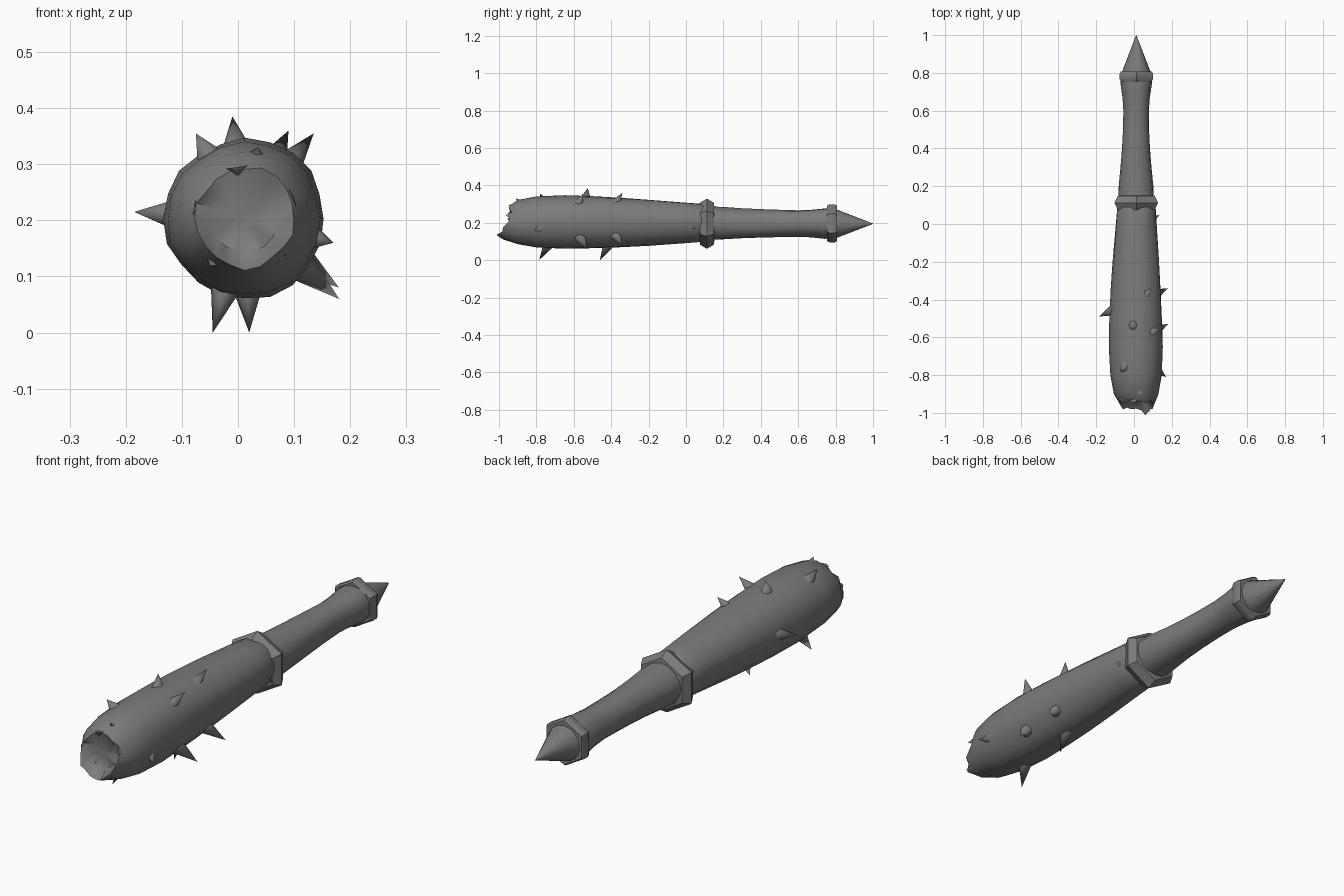
import bpy, bmesh, math, random
from mathutils import Vector

random.seed(4)
cube = bpy.data.objects.get("Cube")
if cube:
    bpy.data.objects.remove(cube, do_unlink=True)

grey = bpy.data.materials.new("weathered_grey")
grey.use_nodes = True
grey.diffuse_color = (0.2, 0.2, 0.2, 1)
grey.node_tree.nodes["Principled BSDF"].inputs["Base Color"].default_value = (0.2, 0.2, 0.2, 1)

CX, CZ = 0.012, 0.2


def finish(name, bm, angle):
    bmesh.ops.recalc_face_normals(bm, faces=bm.faces)
    mesh = bpy.data.meshes.new(name)
    bm.to_mesh(mesh)
    bm.free()
    mesh.materials.append(grey)
    ob = bpy.data.objects.new(name, mesh)
    bpy.context.collection.objects.link(ob)
    bpy.ops.object.select_all(action='DESELECT')
    ob.select_set(True)
    bpy.context.view_layer.objects.active = ob
    bpy.ops.object.shade_smooth_by_angle(angle=math.radians(angle))
    return ob


def lathe(name, profile, sides, angle, shape=None, closed=False, cz=CZ):
    """Turn (y, radius) pairs about the long axis; shape may shift each point."""
    bm = bmesh.new()
    rings = []
    for i, (y, r) in enumerate(profile):
        ring = []
        for k in range(sides):
            a = math.tau * k / sides + math.pi / 2
            yy, rr = shape(i, y, r, a) if shape else (y, r)
            ring.append(bm.verts.new((CX + rr * math.cos(a), yy, cz + rr * math.sin(a))))
        rings.append(ring)
    pairs = list(zip(rings, rings[1:]))
    if closed:
        pairs.append((rings[-1], rings[0]))
    for a, b in pairs:
        for k in range(sides):
            n = (k + 1) % sides
            bm.faces.new((a[k], a[n], b[n], b[k]))
    if not closed:
        bm.faces.new(rings[0])
        bm.faces.new(rings[-1])
    return finish(name, bm, angle)


# Club head: swollen, with a hollowed, ragged front end
def gnarl(i, y, r, a):
    if i == 2:
        # ragged rim, leaning back at the top, longest at lower left
        y += 0.022 * math.sin(a) - random.uniform(-0.012, 0.014)
        y -= 0.03 * max(0, math.cos(a + 0.85)) ** 8
        r *= 1 + random.uniform(-0.08, 0.06)
    elif i < 2:
        y += random.uniform(-0.006, 0.006)
    else:
        r *= 1 + 0.02 * math.sin(3 * a + 2 * y) + 0.015 * math.sin(7 * a + 5 * y)
    return y, r


head = [(-0.925, 0.02), (-0.93, 0.06), (-0.955, 0.09), (-0.9, 0.118), (-0.8, 0.136),
        (-0.65, 0.143), (-0.5, 0.139), (-0.35, 0.132), (-0.2, 0.123), (0, 0.108),
        (0.08, 0.102), (0.11, 0.09)]
lathe("club_head", head, 20, 50, gnarl, cz=0.203)


# Handle: slimmer, slightly uneven grip
def grip(i, y, r, a):
    return y, r * (1 + 0.03 * math.sin(2 * a + 9 * y) + 0.02 * math.sin(5 * a - 4 * y))


handle = [(0.1, 0.092), (0.2, 0.089), (0.3, 0.081), (0.4, 0.075), (0.5, 0.071),
          (0.6, 0.069), (0.67, 0.073), (0.74, 0.082), (0.79, 0.08)]
lathe("handle", handle, 16, 50, grip, cz=0.197)

# Six-sided bands around the grip
collar = [(0.072, 0.088), (0.075, 0.112), (0.112, 0.134), (0.149, 0.112), (0.152, 0.088)]
lathe("middle_collar", collar, 6, 30, closed=True, cz=0.195)
band = [(0.755, 0.07), (0.755, 0.095), (0.768, 0.102), (0.794, 0.102), (0.807, 0.095), (0.807, 0.07)]
lathe("end_band", band, 6, 30, closed=True, cz=0.197)

# Pointed butt
lathe("butt_spike", [(0.79, 0.076), (0.81, 0.074), (1.0, 0.001)], 16, 40, cz=0.195)


# Thorns: tip position and the y of the root
def radius_at(y):
    for (y0, r0), (y1, r1) in zip(head[2:], head[3:]):
        if y0 <= y <= y1:
            return r0 + (r1 - r0) * (y - y0) / (y1 - y0)
    return 0.09


def thorn(name, tip, root_y, width):
    tip = Vector(tip)
    axis = Vector((CX, root_y, 0.203))
    out = Vector((tip.x - CX, 0, tip.z - 0.203)).normalized()
    root = axis + out * (radius_at(root_y) - 0.015)
    side = out.cross(Vector((0, 1, 0)))
    bm = bmesh.new()
    base = []
    for k in range(8):
        a = math.tau * k / 8
        base.append(bm.verts.new(root + (side * math.cos(a) + Vector((0, 1.2, 0)) * math.sin(a)) * width))
    top = bm.verts.new(tip)
    for k in range(8):
        bm.faces.new((base[k], base[(k + 1) % 8], top))
    bm.faces.new(base)
    finish(name, bm, 60)


thorns = [((-0.01, -0.525, 0.385), -0.54, 0.026), ((0.09, -0.34, 0.36), -0.38, 0.024),
          ((0.135, -0.55, 0.355), -0.58, 0.025), ((-0.075, -0.78, 0.355), -0.75, 0.026),
          ((0.035, -0.91, 0.33), -0.87, 0.024), ((-0.185, -0.49, 0.215), -0.45, 0.028),
          ((0.17, -0.81, 0.16), -0.77, 0.024), ((0.18, -0.53, 0.06), -0.57, 0.03),
          ((0.18, -0.34, 0.08), -0.38, 0.028), ((-0.045, -0.785, 0.0), -0.73, 0.028),
          ((0.02, -0.46, 0.0), -0.41, 0.028), ((0.135, 0.05, 0.17), 0.02, 0.015)]
for i, (tip, root_y, width) in enumerate(thorns):
    thorn(f"thorn_{i + 1}", tip, root_y, width)

# Jagged teeth on the front rim
for i, (x, y, z) in enumerate([(0.08, -1.0, 0.13), (-0.05, -0.955, 0.12), (-0.075, -0.955, 0.22),
                               (0.0, -0.94, 0.28), (0.1, -0.965, 0.24)]):
    thorn(f"rim_tooth_{i + 1}", (x, y, z), -0.92, 0.022)
